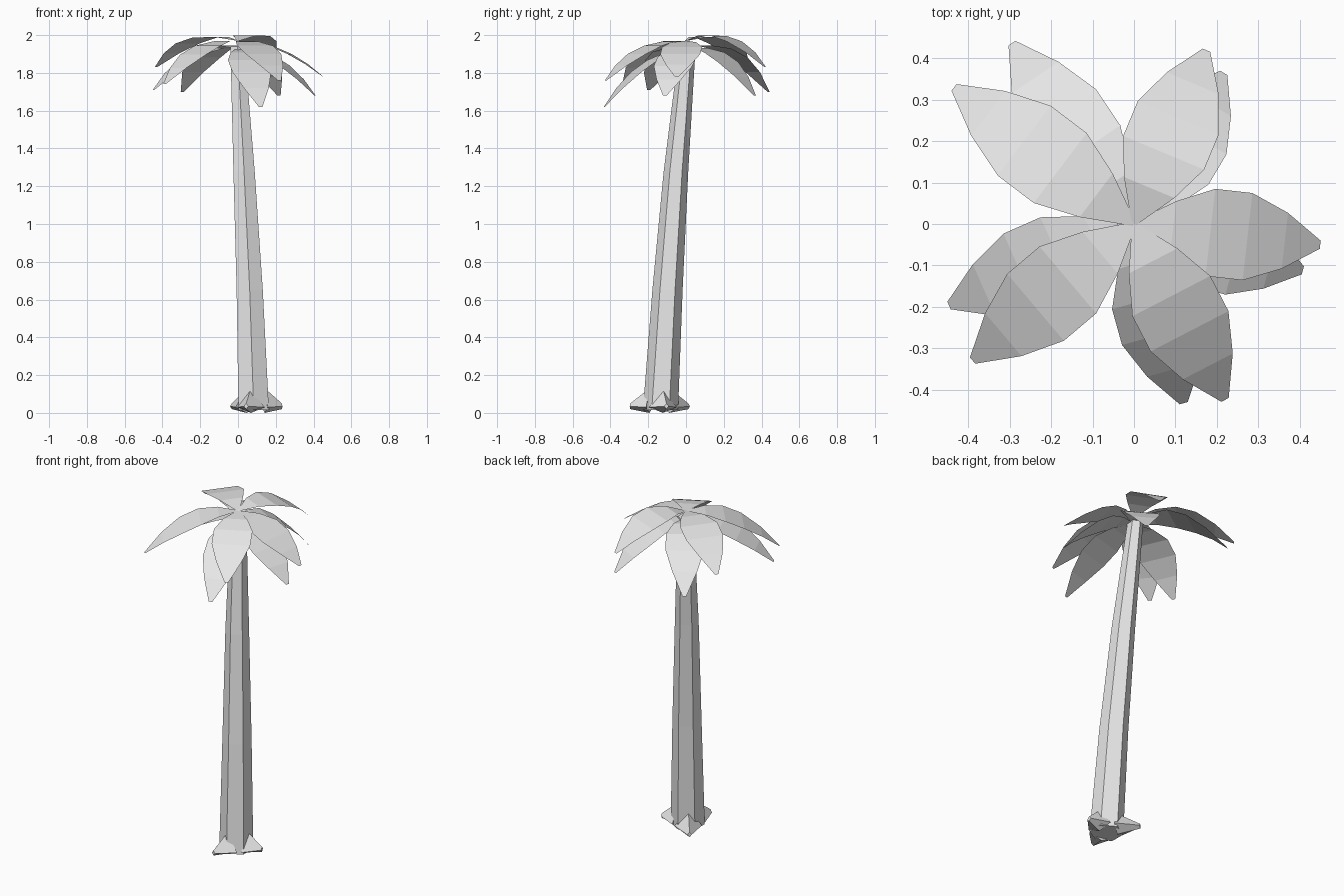
import bpy, bmesh, math
from mathutils import Vector

cube = bpy.data.objects.get("Cube")
if cube:
    bpy.data.objects.remove(cube, do_unlink=True)

grey = bpy.data.materials.new("light_grey")
grey.use_nodes = True
grey.diffuse_color = (0.8, 0.8, 0.8, 1)
grey.node_tree.nodes["Principled BSDF"].inputs["Base Color"].default_value = (0.8, 0.8, 0.8, 1)


def loft(name, rings, closed=True):
    """Join rows of points with quads; closed rows also get end caps."""
    bm = bmesh.new()
    rows = [[bm.verts.new(p) for p in ring] for ring in rings]
    n = len(rows[0])
    for low, high in zip(rows, rows[1:]):
        for i in range(n if closed else n - 1):
            j = (i + 1) % n
            bm.faces.new((low[i], low[j], high[j], high[i]))
    if closed:
        bm.faces.new(rows[0][::-1])
        bm.faces.new(rows[-1])
        bmesh.ops.recalc_face_normals(bm, faces=bm.faces)
    mesh = bpy.data.meshes.new(name)
    bm.to_mesh(mesh)
    bm.free()
    mesh.materials.append(grey)
    obj = bpy.data.objects.new(name, mesh)
    bpy.context.collection.objects.link(obj)
    return obj


# Leaning six-sided trunk: centre x, y, z and radius of each ring
TRUNK = [(0.083, -0.135, 0.015, 0.093), (0.062, -0.098, 0.65, 0.08),
         (0.032, -0.053, 1.28, 0.065), (-0.003, 0.008, 1.94, 0.043)]


def hexagon(x, y, z, r):
    angles = [math.radians(30 + 60 * i) for i in range(6)]
    return [(x + r * math.cos(a), y + r * math.sin(a), z) for a in angles]


loft("trunk", [hexagon(*ring) for ring in TRUNK])

# Three pointed roots around the foot
foot = Vector(TRUNK[0][:2] + (0,))
for i, (angle, reach) in enumerate([(12, 0.153), (128, 0.188), (256, 0.165)]):
    a = math.radians(angle)
    out = Vector((math.cos(a), math.sin(a), 0))
    side = Vector((-out.y, out.x, 0))

    def diamond(dist, half, bottom, middle, top):
        c = foot + out * dist
        up = Vector((0, 0, 1))
        return [c + up * bottom, c + side * half + up * middle,
                c + up * top, c - side * half + up * middle]

    loft(f"root_{i + 1}", [diamond(0.06, 0.075, 0.0, 0.03, 0.13),
                           diamond(reach, 0.012, 0.02, 0.035, 0.05)])

# Leaf outline: fraction of the length, half width
OUTLINE = [(0, 0.006), (0.21, 0.066), (0.41, 0.106),
           (0.61, 0.106), (0.81, 0.068), (1, 0.01)]


def leaf(name, tip, root_z, slope):
    """Arched flat leaf from the crown to the tip, starting at the given slope."""
    end = Vector((tip[0], tip[1], 0))
    length = end.length
    out = end.normalized()
    side = Vector((-out.y, out.x, 0))
    bend = (root_z + slope * length - tip[2]) / length ** 2
    rows = []
    for t, half in OUTLINE:
        s = t * length
        c = out * s + Vector((0, 0, root_z + slope * s - bend * s * s))
        rows.append([c + side * half, c - side * half])
    loft(name, rows, closed=False)


# Each leaf: tip position and starting slope
UPPER = [((-0.435, 0.33, 1.83), 0.3), ((0.175, 0.42, 1.83), 0.45),
         ((0.45, -0.05, 1.78), 0.0), ((0.22, -0.425, 1.76), 0.08),
         ((-0.39, -0.33, 1.74), 0.1)]
LOWER = [((-0.295, 0.437, 1.70), 0.3), ((0.217, 0.365, 1.68), 0.2),
         ((0.408, -0.112, 1.68), 0.0), ((0.12, -0.433, 1.62), -0.1),
         ((-0.447, -0.197, 1.71), 0.15)]
for label, height, leaves in (("upper_leaf", 1.97, UPPER), ("lower_leaf", 1.93, LOWER)):
    for i, (tip, slope) in enumerate(leaves):
        leaf(f"{label}_{i + 1}", tip, height, slope)
